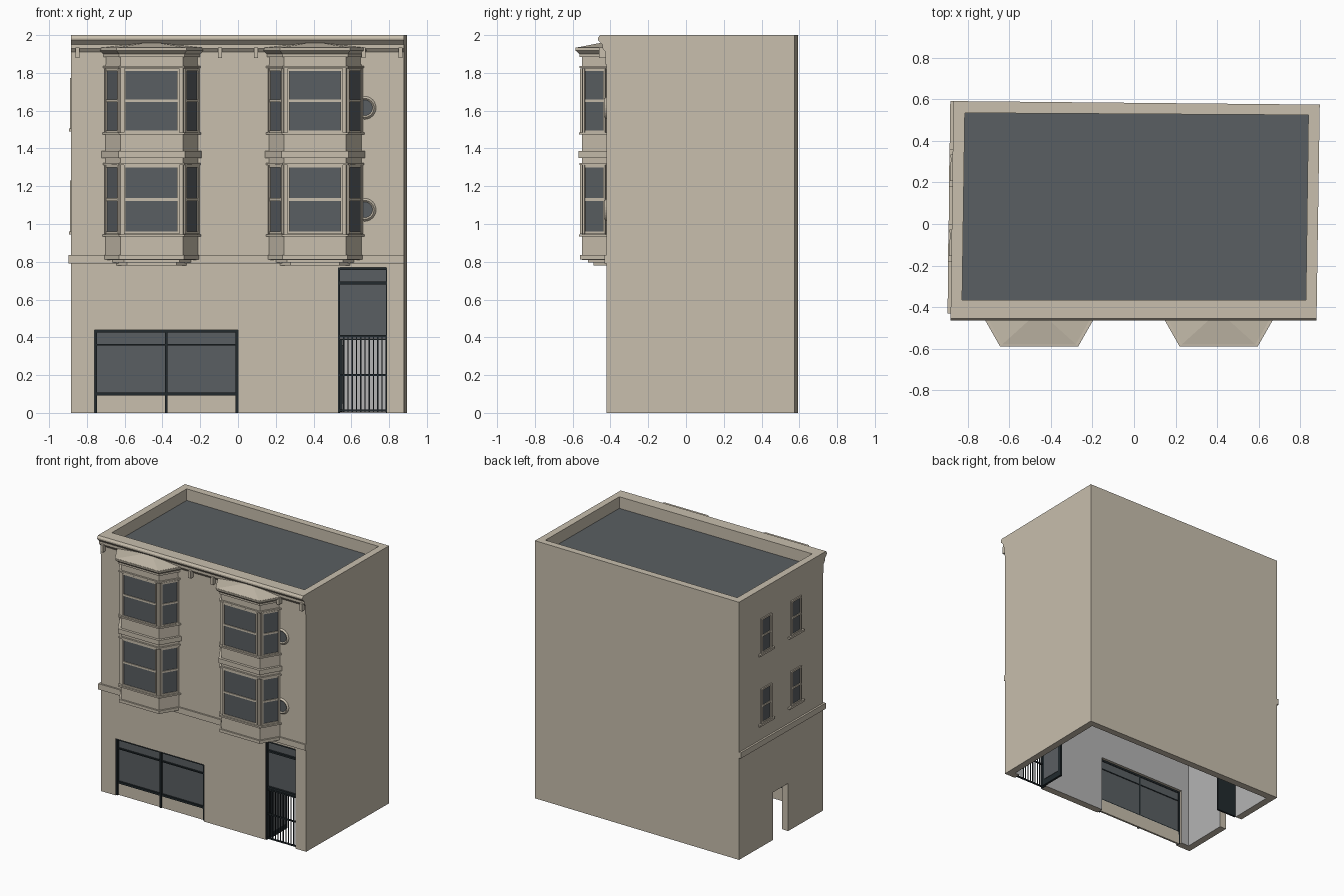
import bpy, bmesh, math
from mathutils import Vector

cube = bpy.data.objects.get("Cube")
if cube:
    bpy.data.objects.remove(cube, do_unlink=True)


def material(name, rgb):
    m = bpy.data.materials.new(name)
    m.use_nodes = True
    m.diffuse_color = (*rgb, 1)
    bsdf = next(n for n in m.node_tree.nodes if n.type == 'BSDF_PRINCIPLED')
    bsdf.inputs["Base Color"].default_value = (*rgb, 1)
    return m


STONE = material("tan_stone", (.58, .52, .42))
SLATE = material("slate_glass", (.102, .114, .122))
IRON = material("dark_frame", (.016, .023, .027))
PLASTER = material("grey_plaster", (.46, .46, .46))


def add_loft(bm, low, z0, high, z1):
    """Solid between two counterclockwise outlines."""
    a = [bm.verts.new((*p, z0)) for p in low]
    b = [bm.verts.new((*p, z1)) for p in high]
    bm.faces.new(a[::-1])
    bm.faces.new(b)
    for i in range(len(a)):
        j = (i + 1) % len(a)
        bm.faces.new((a[i], a[j], b[j], b[i]))


def make(name, mat, solids):
    """One object from solids: (outline, z0, z1) or (outline, z0, outline, z1)."""
    bm = bmesh.new()
    for s in solids:
        if len(s) == 3:
            s = (s[0], s[1], s[0], s[2])
        add_loft(bm, *s)
    bmesh.ops.recalc_face_normals(bm, faces=bm.faces)
    return finish(name, mat, bm)


def finish(name, mat, bm):
    me = bpy.data.meshes.new(name)
    bm.to_mesh(me)
    bm.free()
    me.materials.append(mat)
    ob = bpy.data.objects.new(name, me)
    bpy.context.scene.collection.objects.link(ob)
    return ob


class Wall:
    """Wall line: u runs along it, depth runs outwards."""
    def __init__(self, p, q):
        self.p = Vector(p)
        self.u = (Vector(q) - self.p).normalized()
        self.n = Vector((self.u.y, -self.u.x))

    def box(self, u0, u1, z0, z1, d0, d1):
        pts = [self.p + self.u * u + self.n * d
               for u, d in ((u0, d1), (u1, d1), (u1, d0), (u0, d0))]
        return ([tuple(v) for v in pts], z0, z1)


FRONT_Y = -.42
footprint = [(-.883, FRONT_Y), (.88, FRONT_Y), (.895, .575), (-.87, .592)]
inside = [(-.828, -.365), (.828, -.365), (.84, .525), (-.815, .535)]
front = Wall((0, FRONT_Y), (1, FRONT_Y))
left = Wall((-.8776, 0), (-.883, FRONT_Y))

# Building shell: hollow ground floor, sunken roof, three openings
shell = make("building_shell", STONE, [(footprint, 0, 2)])
shell.data.materials.append(SLATE)
shell.data.materials.append(PLASTER)
cuts = [(inside, -.1, .79), (inside, 1.91, 2.1),
        front.box(-.76, 0, -.2, .44, -.1, .1),
        front.box(.53, .79, -.2, .77, -.1, .1),
        left.box(-.18, 0, -.2, .37, -.1, .1)]
for cut in cuts:
    cutter = make("cutter", STONE, [cut])
    cutter.hide_render = True
    mod = shell.modifiers.new("cut", 'BOOLEAN')
    mod.operation = 'DIFFERENCE'
    mod.solver = 'EXACT'
    mod.object = cutter
    bpy.context.view_layer.objects.active = shell
    bpy.ops.object.modifier_apply(modifier=mod.name)
    bpy.data.objects.remove(cutter, do_unlink=True)
for f in shell.data.polygons:
    pts = [shell.data.vertices[i].co for i in f.vertices]
    inner = all(abs(v.x) < .845 and -.37 < v.y < .54 for v in pts)
    if inner and f.center.z < .85:
        f.material_index = 2
    elif inner and f.normal.z > .9:
        f.material_index = 1
    else:
        f.material_index = 0

# Front cornice with brackets
profile = [(.006, 1.845), (.006, 1.91), (.022, 1.93), (.022, 1.95),
           (.046, 1.973), (.046, 1.985), (.036, 2)]


def strip(d):
    return [(-.883, FRONT_Y - d), (.88, FRONT_Y - d), (.88, FRONT_Y + .02), (-.883, FRONT_Y + .02)]


make("front_cornice", STONE, [(strip(d0), z0, strip(d1), z1)
                              for (d0, z0), (d1, z1) in zip(profile, profile[1:])])
make("cornice_brackets", STONE, [front.box(x - .011, x + .011, 1.878, 1.935, 0, .04)
                                 for x in (-.85, -.095, .095, .665, .86)])

# String course round the front and left side
make("string_course", STONE, [front.box(-.897, .88, .79, .835, -.01, .012),
                              left.box(-.592, .432, .79, .835, -.01, .015)])


def window(w, u0, u1, z0, z1, bar, glass, frames):
    """Sash window: pane, surround and meeting rail."""
    mid = (z0 + z1) / 2
    glass.append(w.box(u0, u1, z0, z1, -.002, .003))
    for a, b in ((u0 - bar, u0), (u1, u1 + bar)):
        frames.append(w.box(a, b, z0 - bar, z1 + bar, -.002, .011))
    for a, b in ((z0 - bar, z0), (mid - .007, mid + .007), (z1, z1 + bar)):
        frames.append(w.box(u0, u1, a, b, -.002, .009))


# Bay windows
def bay_outline(cx, o):
    hw, hf, y = .245 + o, .165 + .58 * o, -.55 - o
    return [(cx - hw, FRONT_Y), (cx - hf, y), (cx + hf, y), (cx + hw, FRONT_Y)]


for side, cx in (("right", -.457), ("left", .408)):
    make(side + "_bay_body", STONE, [(bay_outline(cx, 0), .81, 1.93)])
    bands = [(-.06, .78, .795), (-.03, .795, .812), (.012, .812, .835),
             (.016, .933, .945), (.014, 1.312, 1.324), (.02, 1.35, 1.386),
             (.016, 1.473, 1.485), (.014, 1.825, 1.836), (.014, 1.885, 1.905)]
    make(side + "_bay_mouldings", STONE,
         [(bay_outline(cx, o), z0, z1) for o, z0, z1 in bands] +
         [(bay_outline(cx, .014), 1.9, bay_outline(cx, .035), 1.918),
          (bay_outline(cx, .035), 1.918, 1.934)])
    glass, frames = [], []
    o = bay_outline(cx, 0)
    for i, (u0, u1) in enumerate(((.02, .135), (.03, .30), (.022, .137))):
        w = Wall(o[i], o[i + 1])
        for z0, z1 in ((.96, 1.3), (1.495, 1.81)):
            window(w, u0, u1, z0, z1, .012, glass, frames)
    make(side + "_bay_glass", SLATE, glass)
    make(side + "_bay_frames", STONE, frames)
    # Hipped bay roof rising to the wall
    bm = bmesh.new()
    rim = [bm.verts.new((*p, 1.932)) for p in bay_outline(cx, .04)]
    apex = bm.verts.new((cx, FRONT_Y, 1.965))
    bm.faces.new(rim[::-1])
    for i in range(4):
        bm.faces.new((rim[i], rim[(i + 1) % 4], apex))
    finish(side + "_bay_roof", STONE, bm)

# Round windows beside the left bay
for level, z in (("lower", 1.075), ("upper", 1.615)):
    turn = (math.pi / 2, 0, 0)
    bpy.ops.mesh.primitive_torus_add(major_segments=24, minor_segments=4, major_radius=.05,
                                     minor_radius=.011, location=(.67, FRONT_Y, z), rotation=turn)
    ring = bpy.context.object
    ring.name = level + "_round_frame"
    ring.data.materials.append(STONE)
    bpy.ops.mesh.primitive_cylinder_add(vertices=24, radius=.046, depth=.006,
                                        location=(.67, FRONT_Y, z), rotation=turn)
    pane = bpy.context.object
    pane.name = level + "_round_glass"
    pane.data.materials.append(SLATE)

# Left side windows with sills
glass, frames = [], []
for u in (-.27, .09):
    for z in (.96, 1.505):
        window(left, u - .05, u + .05, z + .01, z + .255, .014, glass, frames)
        frames.append(left.box(u - .09, u + .09, z - .015, z, -.002, .016))
make("side_window_glass", SLATE, glass)
make("side_window_frames", STONE, frames)

# Shop window
make("shop_glass", SLATE, [front.box(-.755, -.005, .1, .435, -.03, -.026)])
make("shop_base_panel", STONE, [front.box(-.755, -.005, 0, .1, -.035, -.02)])
make("shop_frame", IRON,
     [front.box(x - .007, x + .007, 0, .44, -.035, -.01) for x in (-.753, -.38, -.007)] +
     [front.box(-.753, -.007, z - h, z + h, -.034, -.012)
      for z, h in ((.1, .008), (.362, .004), (.433, .007))])

# Entrance: transom glass, frame, barred gate and open door
make("entrance_glass", SLATE, [front.box(.535, .788, .4, .768, -.03, -.026)])
make("entrance_frame", IRON,
     [front.box(.53, .54, 0, .77, -.05, -.004), front.box(.784, .79, 0, .77, -.05, -.004)] +
     [front.box(.535, .788, z - .007, z + .007, -.035, -.01) for z in (.405, .688, .763)])
make("entrance_gate", IRON,
     [front.box(x - .003, x + .003, .005, .4, -.018, -.012)
      for x in [.56 + .0225 * i for i in range(11)]] +
     [front.box(.54, .788, z - .005, z + .005, -.02, -.01) for z in (.012, .2, .39)])
make("entrance_door", IRON, [front.box(.535, .552, .005, .395, -.24, -.035)])
make("entrance_door_glass", SLATE, [front.box(.551, .555, .05, .36, -.215, -.06),
                                    front.box(.532, .536, .05, .36, -.215, -.06)])

# Open side door
make("side_door", IRON, [left.box(-.18, -.165, .005, .365, -.22, -.05)])
